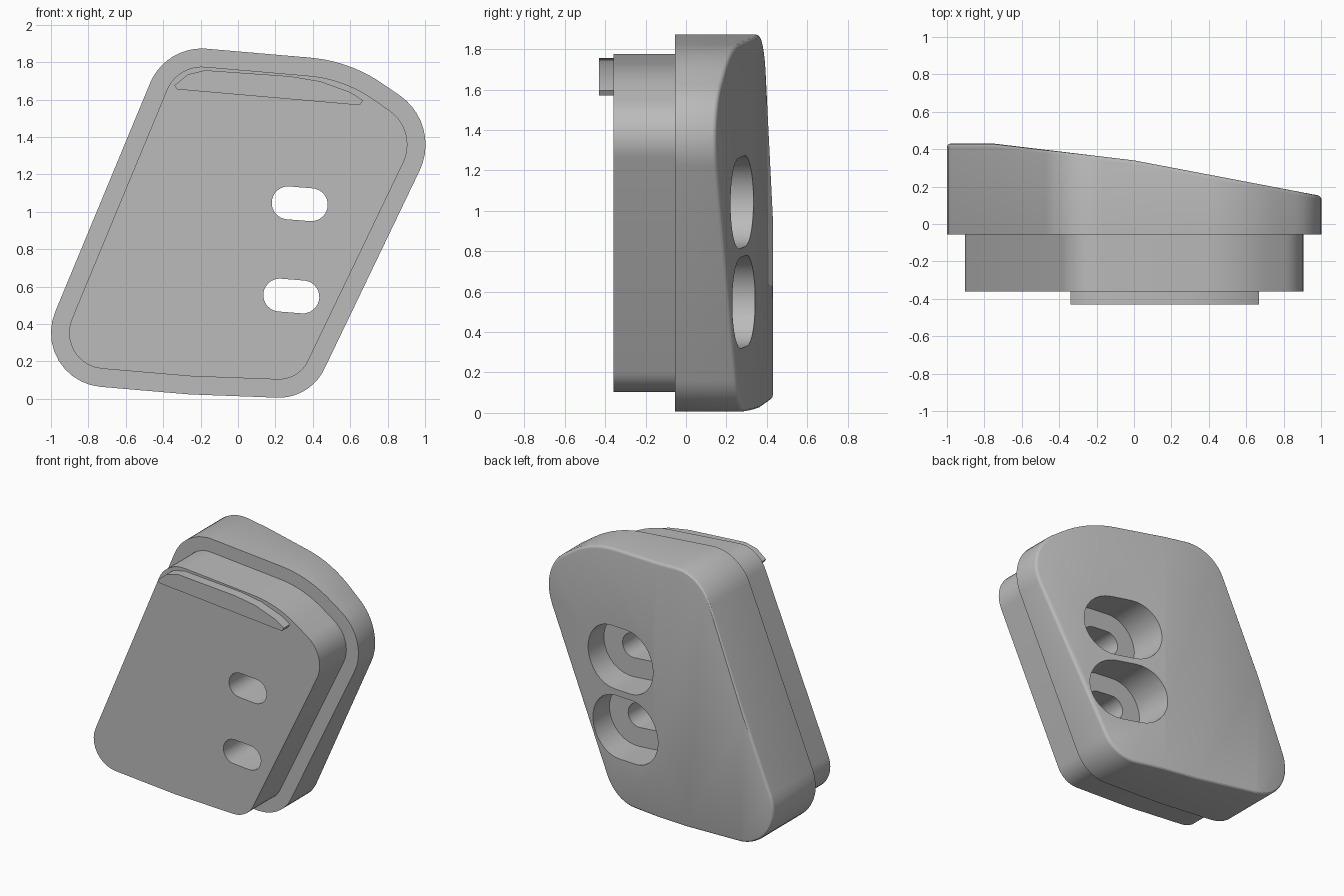
import bpy, bmesh, math
from mathutils import Vector

if "Cube" in bpy.data.objects:
    bpy.data.objects.remove(bpy.data.objects["Cube"], do_unlink=True)

grey = bpy.data.materials.new("light_grey")
grey.use_nodes = True
colour = (0.5, 0.5, 0.5, 1)
grey.diffuse_color = colour
grey.node_tree.nodes["Principled BSDF"].inputs["Base Color"].default_value = colour

# Corners of the plate outline: x, z, fillet radius (counter-clockwise)
CORNERS = [(-1.13, 0.098, 0.29), (-0.26, 0.024, 0.8), (0.385, 0.0, 0.27),
           (1.09, 1.468, 0.32), (0.597, 1.806, 0.8), (-0.386, 1.891, 0.3)]


def outline(inset=0.0, steps=10):
    """Filleted outline, moved inward by inset."""
    points = []
    for i, (x, z, r) in enumerate(CORNERS):
        corner = Vector((x, z))
        before = (corner - Vector(CORNERS[i - 1][:2])).normalized()
        after = (Vector(CORNERS[(i + 1) % len(CORNERS)][:2]) - corner).normalized()
        turn = before.angle(after)
        normal = Vector((-before.y, before.x))
        centre = corner - before * r * math.tan(turn / 2) + normal * r
        start = math.atan2(-normal.y, -normal.x)
        for k in range(steps + 1):
            a = start + turn * k / steps
            points.append(centre + Vector((math.cos(a), math.sin(a))) * (r - inset))
    return points


def slot(cx, cz, half_length, radius, tilt=-0.08, steps=16):
    """Stadium outline, slightly tilted."""
    points = []
    for side in (1, -1):
        for k in range(steps + 1):
            a = -math.pi / 2 + math.pi * k / steps
            p = Vector((half_length - radius + radius * math.cos(a), radius * math.sin(a))) * side
            points.append(Vector((cx + p.x * math.cos(tilt) - p.y * math.sin(tilt),
                                  cz + p.x * math.sin(tilt) + p.y * math.cos(tilt))))
    return points


def prism(points, y0, y1):
    bm = bmesh.new()
    base = bm.faces.new([bm.verts.new((p[0], y0, p[1])) for p in points])
    moved = bmesh.ops.extrude_face_region(bm, geom=[base], use_keep_orig=True)["geom"]
    bmesh.ops.translate(bm, vec=(0, y1 - y0, 0),
                        verts=[v for v in moved if isinstance(v, bmesh.types.BMVert)])
    bmesh.ops.recalc_face_normals(bm, faces=bm.faces)
    return bm


def finish(bm, name):
    bmesh.ops.recalc_face_normals(bm, faces=bm.faces)
    mesh = bpy.data.meshes.new(name)
    bm.to_mesh(mesh)
    bm.free()
    mesh.materials.append(grey)
    obj = bpy.data.objects.new(name, mesh)
    bpy.context.collection.objects.link(obj)
    return obj


def cut(obj, points, y0, y1):
    cutter = finish(prism(points, y0, y1), "slot_cutter")
    cutter.hide_render = True
    mod = obj.modifiers.new("cut", "BOOLEAN")
    mod.operation = "DIFFERENCE"
    mod.solver = "EXACT"
    mod.object = cutter
    bpy.context.view_layer.objects.active = obj
    bpy.ops.object.modifier_apply(modifier=mod.name)
    bpy.data.objects.remove(cutter, do_unlink=True)


# Back body: wide plate whose rear is sliced to a gently faceted slope
bm = prism(outline(), -0.055, 0.6)
for point, slope in (((-0.75, 0.43, 0), 0.0), ((0, 0.34, 0), 0.12), ((0, 0.34, 0), 0.19)):
    result = bmesh.ops.bisect_plane(bm, geom=bm.verts[:] + bm.edges[:] + bm.faces[:],
                                    plane_co=point, plane_no=Vector((slope, 1, 0)).normalized(),
                                    clear_outer=True)
    rim = [e for e in bm.edges if e.is_boundary]
    bmesh.ops.contextual_create(bm, geom=rim)
bmesh.ops.recalc_face_normals(bm, faces=bm.faces)
bm.normal_update()
rear_rim = [e for e in bm.edges if len(e.link_faces) == 2
            and max(f.normal.y for f in e.link_faces) > 0.7
            and min(f.normal.y for f in e.link_faces) < 0.3]
bmesh.ops.bevel(bm, geom=rear_rim, offset=0.02, segments=3, profile=0.5, affect="EDGES")
back_body = finish(bm, "back_body")

# Front block: same outline set inward
front_block = finish(prism(outline(0.097), -0.36, -0.045), "front_block")

# Slotted holes, with wide counterbores from the rear
for cx, cz in ((0.33, 1.043), (0.285, 0.55)):
    cut(back_body, slot(cx, cz, 0.3, 0.225), 0.04, 0.7)
    for part in (back_body, front_block):
        cut(part, slot(cx, cz, 0.15, 0.088), -0.6, 0.7)

# Raised lip along the top of the front block
LIP = [(-0.34, 1.677), (-0.326, 1.655), (0.652, 1.57), (0.668, 1.596), (0.6, 1.64),
       (0.44, 1.698), (0.278, 1.725), (-0.176, 1.757), (-0.267, 1.735)]
top_lip = finish(prism(LIP, -0.43, -0.355), "top_lip")

# Smooth shading with sharp edges kept
bpy.ops.object.select_all(action="DESELECT")
for obj in (back_body, front_block, top_lip):
    obj.select_set(True)
bpy.context.view_layer.objects.active = back_body
bpy.ops.object.shade_smooth_by_angle(angle=math.radians(30))
